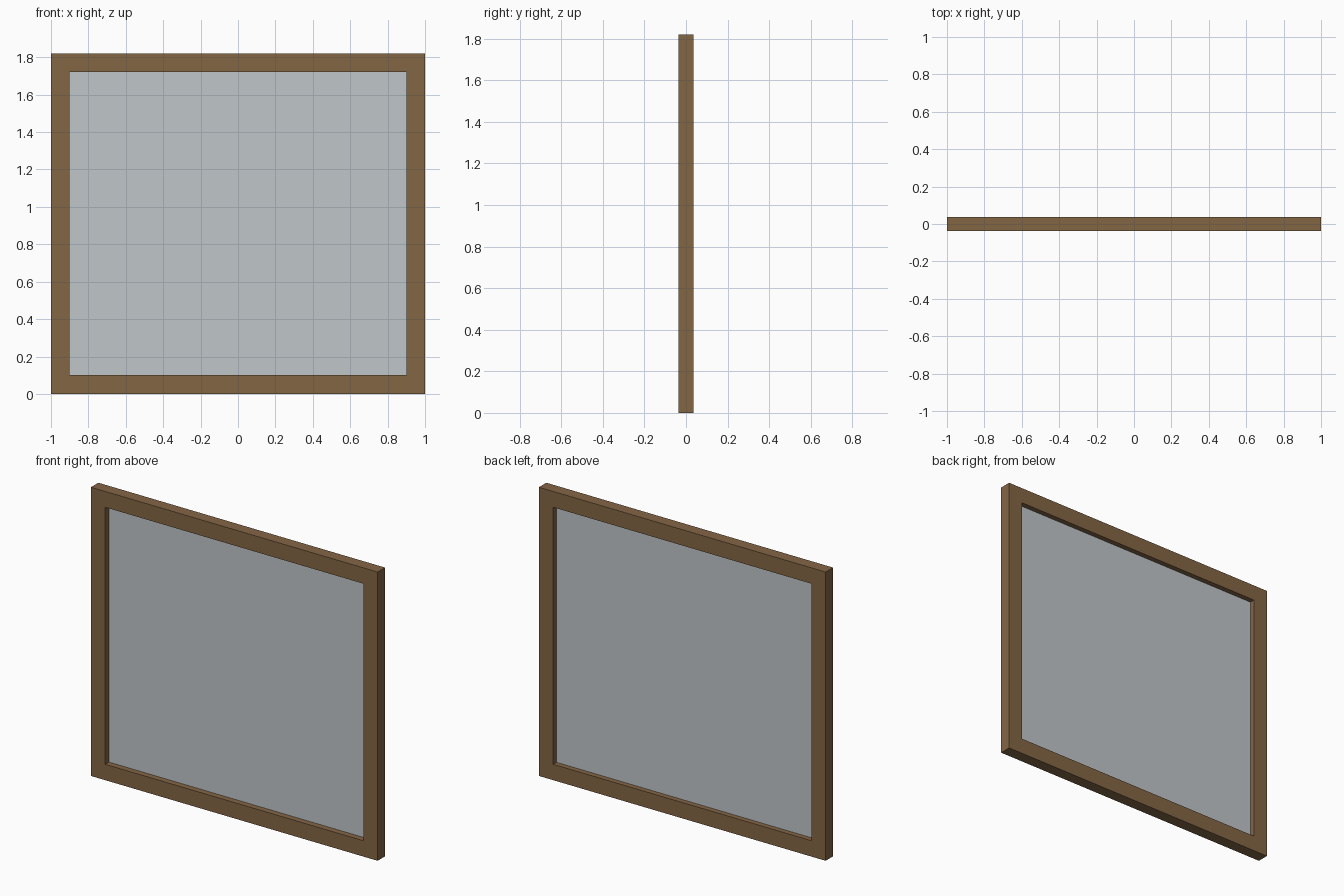
import bpy
import bmesh
from mathutils import Matrix

WIDTH, HEIGHT, DEPTH, BORDER = 2.0, 1.82, 0.074, 0.1
PANE_Y, PANE_THICKNESS = 0.002, 0.004

old = bpy.data.objects.get("Cube")
if old:
    bpy.data.objects.remove(old, do_unlink=True)


def make_material(name, rgb):
    mat = bpy.data.materials.new(name)
    mat.use_nodes = True
    mat.diffuse_color = (*rgb, 1)
    mat.node_tree.nodes["Principled BSDF"].inputs["Base Color"].default_value = (*rgb, 1)
    return mat


def box(bm, size, center):
    bmesh.ops.create_cube(bm, size=1, matrix=Matrix.Translation(center) @ Matrix.Diagonal((*size, 1)))


def finish(bm, name, mat):
    bmesh.ops.recalc_face_normals(bm, faces=bm.faces)
    mesh = bpy.data.meshes.new(name)
    bm.to_mesh(mesh)
    bm.free()
    mesh.materials.append(mat)
    obj = bpy.data.objects.new(name, mesh)
    bpy.context.collection.objects.link(obj)
    return obj


wood = make_material("brown wood", (0.23, 0.132, 0.06))
glass = make_material("pale grey glass", (0.53, 0.57, 0.585))

# Frame: a slab whose front and back are inset and bridged into an opening
bm = bmesh.new()
box(bm, (WIDTH, DEPTH, HEIGHT), (0, 0, HEIGHT / 2))
sides = [f for f in bm.faces if abs(f.normal.y) > 0.9]
bmesh.ops.inset_individual(bm, faces=sides, thickness=BORDER, use_even_offset=True)
rims = [e for f in sides for e in f.edges]
bmesh.ops.delete(bm, geom=sides, context="FACES_ONLY")
bmesh.ops.bridge_loops(bm, edges=rims)
finish(bm, "window_frame", wood)

# Pane: a thin sheet filling the opening
bm = bmesh.new()
box(bm, (WIDTH - 2 * BORDER, PANE_THICKNESS, HEIGHT - 2 * BORDER), (0, PANE_Y, HEIGHT / 2))
finish(bm, "window_pane", glass)
